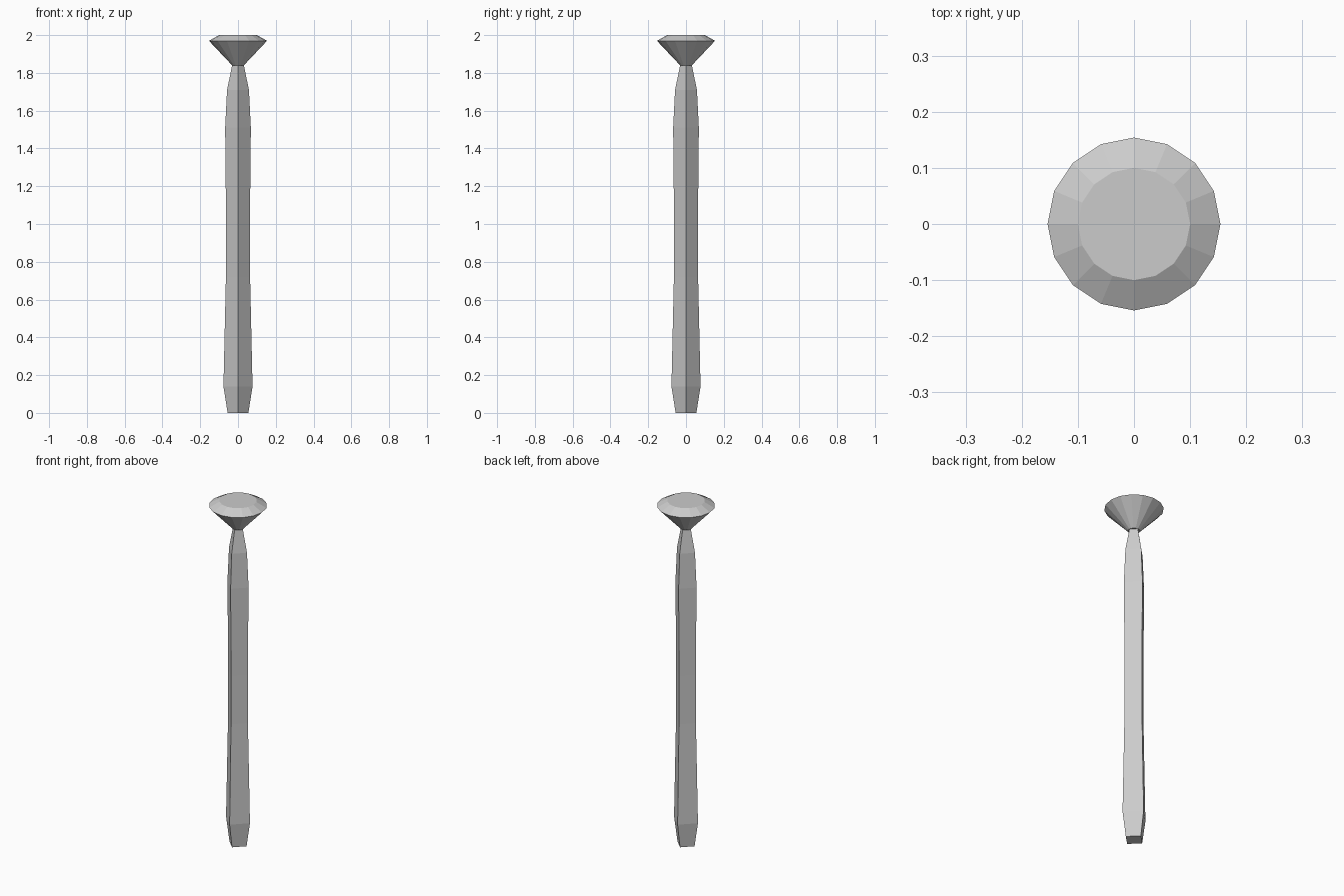
import bpy, bmesh
from math import cos, sin, tau

if "Cube" in bpy.data.objects:
    bpy.data.objects.remove(bpy.data.objects["Cube"])


def lathe(name, sides, profile):
    """Flat-faced solid from (radius, height) rings with capped ends."""
    bm = bmesh.new()
    rings = [[bm.verts.new((r * cos(tau * i / sides), r * sin(tau * i / sides), z))
              for i in range(sides)] for r, z in profile]
    for low, high in zip(rings, rings[1:]):
        for i in range(sides):
            j = (i + 1) % sides
            bm.faces.new((low[i], low[j], high[j], high[i]))
    bm.faces.new(rings[0][::-1])
    bm.faces.new(rings[-1])
    mesh = bpy.data.meshes.new(name)
    bm.to_mesh(mesh)
    bm.free()
    obj = bpy.data.objects.new(name, mesh)
    bpy.context.collection.objects.link(obj)
    return obj


# Four-sided shaft, corners on the axes, slightly waisted
lathe("shaft", 4, [(0.055, 0), (0.077, 0.14), (0.064, 0.72), (0.063, 1.0),
                   (0.068, 1.51), (0.058, 1.71), (0.031, 1.84)])

# Sixteen-sided flared head with bevelled top
lathe("head", 16, [(0.031, 1.84), (0.154, 1.97), (0.1, 2.0)])
